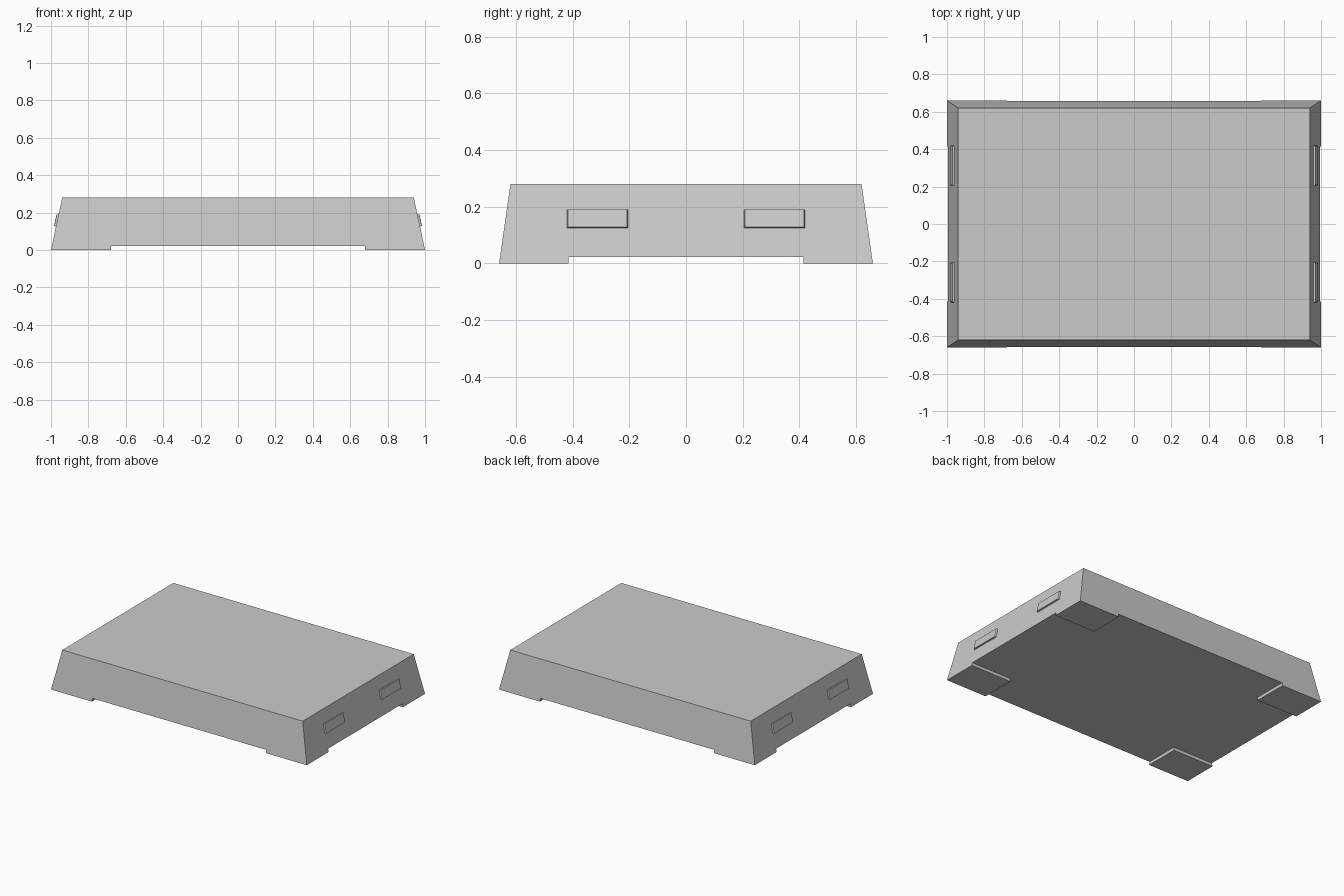
import bpy, bmesh, math
from mathutils import Matrix, Vector

if "Cube" in bpy.data.objects:
    bpy.data.objects.remove(bpy.data.objects["Cube"])

H = 0.28                 # overall height
GAP = 0.022              # clearance under the body
BX, BY = 1.0, 0.66       # half size at ground level
TX, TY = 0.94, 0.62      # half size at the top
FX, FY = 0.68, 0.415     # inner edges of the corner feet


def make_object(name, bm):
    bmesh.ops.recalc_face_normals(bm, faces=bm.faces)
    me = bpy.data.meshes.new(name)
    bm.to_mesh(me)
    bm.free()
    ob = bpy.data.objects.new(name, me)
    bpy.context.collection.objects.link(ob)
    return ob


def half_size(z):
    t = z / H
    return BX + (TX - BX) * t, BY + (TY - BY) * t


# Body: tapered slab whose underside is raised above the ground
bm = bmesh.new()
bmesh.ops.create_cube(bm, size=2)
for v in bm.verts:
    z = H if v.co.z > 0 else GAP
    hx, hy = half_size(z)
    v.co = (math.copysign(hx, v.co.x), math.copysign(hy, v.co.y), z)

# Split the underside and pull the four corner patches down as feet
for axis, d in ((0, FX), (0, -FX), (1, FY), (1, -FY)):
    co, no = Vector((0, 0, 0)), Vector((0, 0, 0))
    co[axis], no[axis] = d, 1
    bottom = [f for f in bm.faces if all(v.co.z < GAP + 1e-5 for v in f.verts)]
    geom = set(bottom)
    for f in bottom:
        geom.update(f.edges)
        geom.update(f.verts)
    bmesh.ops.bisect_plane(bm, geom=list(geom), plane_co=co, plane_no=no)

corners = []
for f in bm.faces:
    c = f.calc_center_median()
    if c.z < GAP + 1e-4 and abs(c.x) > FX and abs(c.y) > FY:
        corners.append(f)
feet = bmesh.ops.extrude_discrete_faces(bm, faces=corners)["faces"]
for f in feet:
    for v in f.verts:
        if abs(v.co.x) > FX + 0.01:
            v.co.x = math.copysign(BX, v.co.x)
        if abs(v.co.y) > FY + 0.01:
            v.co.y = math.copysign(BY, v.co.y)
        v.co.z = 0
bmesh.ops.remove_doubles(bm, verts=bm.verts, dist=1e-5)
make_object("tray_body", bm)

# Side grips: thin bevelled plates lying on the sloped ends
bm = bmesh.new()
bmesh.ops.create_cube(bm, size=1)
bmesh.ops.scale(bm, vec=(0.022, 0.219, 0.064), verts=bm.verts)
for v in bm.verts:
    if v.co.x > 0:
        v.co.y *= 0.96
rim = [e for e in bm.edges
       if all(v.co.x > 0 for v in e.verts)
       and abs(e.verts[0].co.y - e.verts[1].co.y) < 1e-5]
bmesh.ops.bevel(bm, geom=rim, offset=0.005, segments=2, profile=0.5,
                affect='EDGES')
zc = 0.157
tilt = math.atan((BX - TX) / H)
bm.transform(Matrix.Translation((half_size(zc)[0], 0.3125, zc))
             @ Matrix.Rotation(-tilt, 4, 'Y'))
grips = make_object("side_grips", bm)
mirror = grips.modifiers.new("mirror", 'MIRROR')
mirror.use_axis = (True, True, False)
